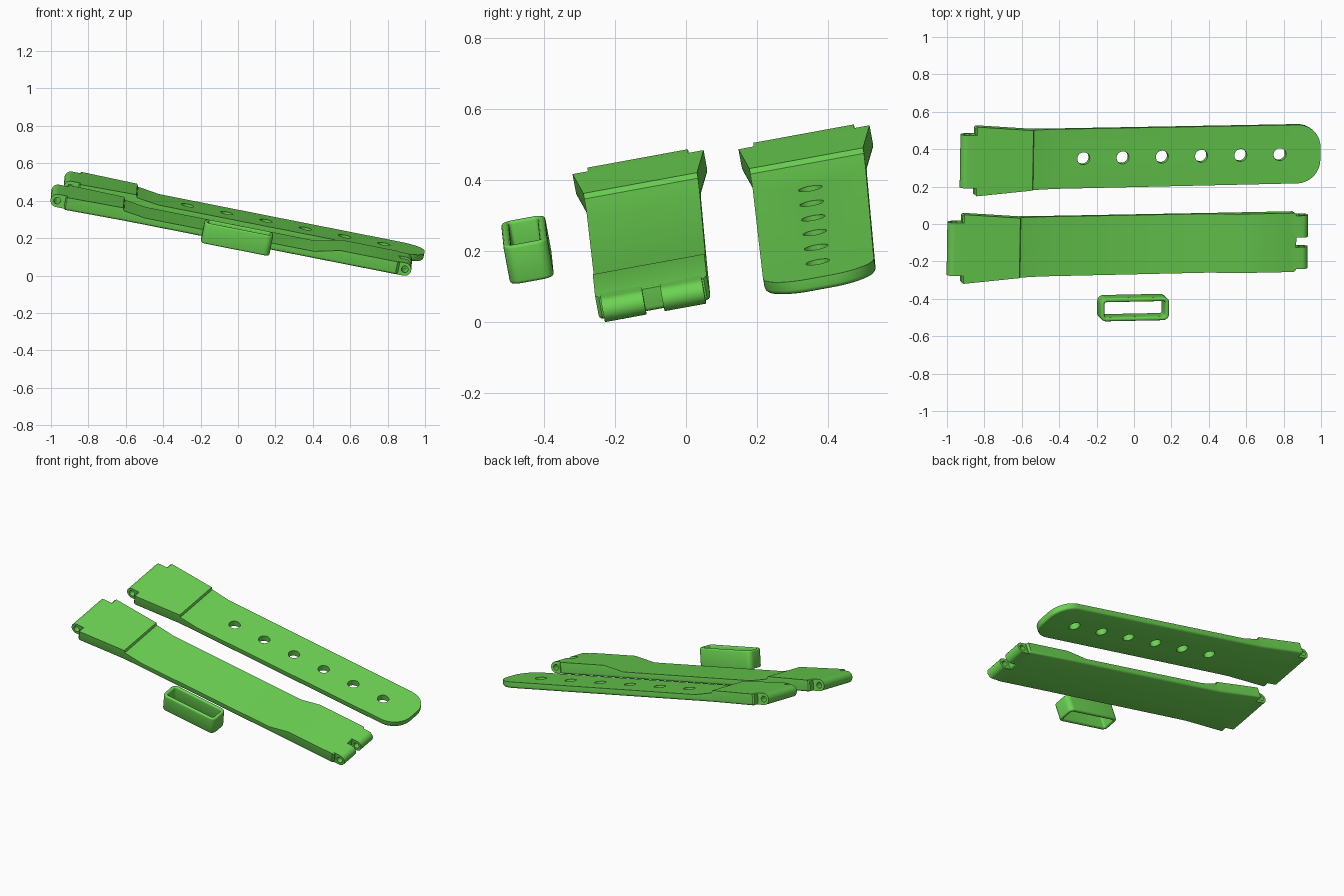
import bpy, bmesh, math
from mathutils import Matrix, Vector

cube = bpy.data.objects.get("Cube")
if cube:
    bpy.data.objects.remove(cube)

# Single rubber colour
green = bpy.data.materials.new("strap green")
green.use_nodes = True
colour = (0.15, 0.65, 0.085, 1)
green.diffuse_color = colour
green.node_tree.nodes["Principled BSDF"].inputs["Base Color"].default_value = colour

# Shared tilted frame: U along the strap, V across it, W out of its face
U = Vector((0.981, 0.02, -0.1935)).normalized()
V = Vector((0.0157, 0.984, 0.18))
V = (V - U * V.dot(U)).normalized()
W = U.cross(V)


def frame(origin):
    m = Matrix((U, V, W)).transposed().to_4x4()
    m.translation = origin
    return m


REAR = frame((-0.895, 0.338, 0.496))
FRONT = frame((-0.965, -0.13, 0.426))
LOOP = frame((-0.005, -0.447, 0.203))
R = 0.035        # hinge barrel radius, half of the full thickness
THIN = 0.003     # top of the thin middle


def make(name, bm, matrix):
    bmesh.ops.recalc_face_normals(bm, faces=bm.faces)
    mesh = bpy.data.meshes.new(name)
    bm.to_mesh(mesh)
    bm.free()
    ob = bpy.data.objects.new(name, mesh)
    bpy.context.collection.objects.link(ob)
    mesh.materials.append(green)
    ob.matrix_world = matrix
    return ob


def select(ob):
    bpy.ops.object.select_all(action='DESELECT')
    ob.select_set(True)
    bpy.context.view_layer.objects.active = ob


def smooth(ob):
    select(ob)
    bpy.ops.object.shade_smooth_by_angle(angle=math.radians(32))


def drill(ob, spots, radius, rotation):
    """Cut round holes through a part, at spots in its own frame."""
    bm = bmesh.new()
    for spot in spots:
        bmesh.ops.create_cone(bm, cap_ends=True, segments=32, radius1=radius,
                              radius2=radius, depth=0.6,
                              matrix=Matrix.Translation(spot) @ rotation)
    cutter = make("hole_cutter", bm, ob.matrix_world.copy())
    cutter.hide_render = True
    mod = ob.modifiers.new("holes", 'BOOLEAN')
    mod.operation, mod.solver, mod.object = 'DIFFERENCE', 'EXACT', cutter
    select(ob)
    bpy.ops.object.modifier_apply(modifier=mod.name)
    bpy.data.objects.remove(cutter)


def strap(name, sections, matrix):
    """Loft (u, half width, top) sections and round the underside rim."""
    bm = bmesh.new()
    rings = [[bm.verts.new(p) for p in
              ((u, -w, -R), (u, w, -R), (u, w, t), (u, -w, t))]
             for u, w, t in sections]
    for a, b in zip(rings, rings[1:]):
        for i in range(4):
            j = (i + 1) % 4
            bm.faces.new((a[i], a[j], b[j], b[i]))
    bm.faces.new(rings[0])
    bm.faces.new(rings[-1])
    low = [v for ring in rings for v in ring[:2]]
    bmesh.ops.recalc_face_normals(bm, faces=bm.faces)
    rim = [e for e in bm.edges if all(v in low for v in e.verts)
           and e.calc_face_angle(0) > 0.5]
    bmesh.ops.bevel(bm, geom=rim, offset=0.013, segments=3, profile=0.5,
                    affect='EDGES')
    return make(name, bm, matrix)


def knuckle(name, centre, inward, v0, v1, matrix):
    """Round-ended hinge barrel with a pin hole; inward is +1 or -1 along U."""
    arc = [math.pi * (0.5 + i / 16) for i in range(17)]
    outline = [(centre + inward * R * math.cos(a), R * math.sin(a)) for a in arc]
    outline += [(centre + inward * 0.06, -R), (centre + inward * 0.06, R)]
    bm = bmesh.new()
    face = bm.faces.new([bm.verts.new((u, v0, w)) for u, w in outline])
    ext = bmesh.ops.extrude_face_region(bm, geom=[face])["geom"]
    bmesh.ops.translate(bm, vec=(0, v1 - v0, 0),
                        verts=[g for g in ext if isinstance(g, bmesh.types.BMVert)])
    ob = make(name, bm, matrix)
    drill(ob, [(centre, 0, 0)], 0.018, Matrix.Rotation(math.pi / 2, 4, 'X'))
    smooth(ob)


# Flared block, small step and slope down to the thin middle: both straps
head = [(0.042, 0.18, R - 0.006), (0.05, 0.188, R), (0.355, 0.163, R),
        (0.361, 0.163, 0.02), (0.48, 0.162, THIN)]

# Rear strap with round tip and adjustment holes
tip, corner = 1.928, 0.125
steps = [math.pi / 2 * i / 14 for i in range(15)]
end = [(tip - corner + corner * math.sin(a), 0.159 - corner + corner * math.cos(a), THIN)
       for a in steps]
rear = strap("holed_strap", head + end, REAR)
drill(rear, [(0.637 + 0.214 * i, 0, 0) for i in range(6)], 0.034, Matrix())
smooth(rear)
knuckle("holed_strap_hinge", 0, 1, -0.144, 0.144, REAR)

# Front strap with thick buckle end
tail = [(1.40, 0.16, THIN), (1.537, 0.16, R), (1.85, 0.16, R), (1.862, 0.15, R - 0.004)]
smooth(strap("buckle_strap", head + tail, FRONT))
knuckle("buckle_strap_hinge", 0, 1, -0.144, 0.144, FRONT)
knuckle("buckle_knuckle_right", 1.895, -1, -0.145, -0.026, FRONT)
knuckle("buckle_knuckle_left", 1.895, -1, 0.026, 0.145, FRONT)

# Keeper loop: a rounded cross-section swept round a rounded rectangle
def rounded_rect(inset, w):
    r = max(0.032 - inset, 0.008)
    x, y = 0.187 - inset - r, 0.063 - inset - r
    pts = []
    for k, (sx, sy) in enumerate(((1, 1), (-1, 1), (-1, -1), (1, -1))):
        for i in range(7):
            a = math.pi / 2 * (k + i / 6)
            pts.append((sx * x + r * math.cos(a), sy * y + r * math.sin(a), w))
    return pts


wall, half, soft = 0.022, 0.056, 0.009
section = []
for cx, cw, start in ((soft, half - soft, 2), (wall - soft, half - soft, 1),
                      (wall - soft, soft - half, 0), (soft, soft - half, 3)):
    for i in range(4):
        a = math.pi / 2 * (start - 1 + (3 - i) / 3)
        section.append((cx + soft * math.cos(a), cw + soft * math.sin(a)))
bm = bmesh.new()
rings = [[bm.verts.new(p) for p in rounded_rect(d, w)] for d, w in section]
for a, b in zip(rings, rings[1:] + rings[:1]):
    for i in range(len(a)):
        j = (i + 1) % len(a)
        bm.faces.new((a[i], a[j], b[j], b[i]))
smooth(make("keeper_loop", bm, LOOP))
